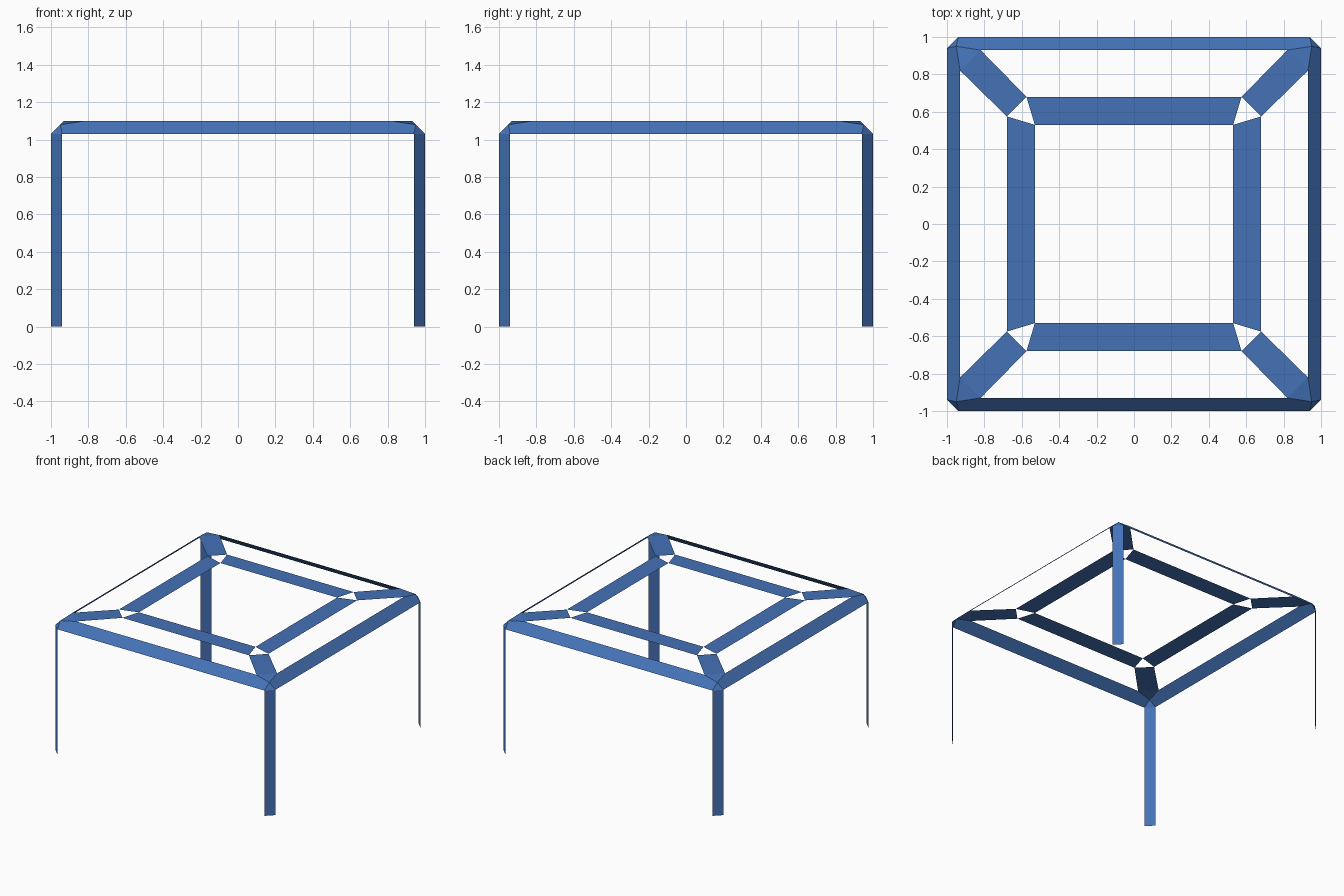
import bpy
import bmesh
from math import pi
from mathutils import Matrix, Vector

cube = bpy.data.objects.get("Cube")
if cube:
    bpy.data.objects.remove(cube, do_unlink=True)

blue = bpy.data.materials.new("steel blue")
blue.use_nodes = True
COLOUR = (0.058, 0.17, 0.475, 1)
blue.diffuse_color = COLOUR
blue.node_tree.nodes["Principled BSDF"].inputs["Base Color"].default_value = COLOUR

TOP = 1.10      # height of the flat top
SHOULDER = 1.03  # height where the sloped rails meet the legs
CUT = 0.94      # where the corner bevel starts on each side


def mirror_x(points):
    """Closes a half outline, listed bottom to top on the -x side, across x = 0."""
    return points + [Vector((-p.x, p.y, p.z)) for p in reversed(points)]


def sheet(name, polygons, turn):
    """Thin sheet part, turned about the vertical axis by quarter turns."""
    bm = bmesh.new()
    for polygon in polygons:
        bm.faces.new([bm.verts.new(p) for p in polygon])
    bmesh.ops.remove_doubles(bm, verts=bm.verts, dist=0.0001)
    bm.transform(Matrix.Rotation(turn * pi / 2, 4, "Z"))
    mesh = bpy.data.meshes.new(name)
    bm.to_mesh(mesh)
    bm.free()
    mesh.materials.append(blue)
    bpy.context.collection.objects.link(bpy.data.objects.new(name, mesh))


# Key points of one corner
foot_a, foot_b = Vector((-1, -CUT, 0)), Vector((-CUT, -1, 0))
knee_a, knee_b = Vector((-1, -CUT, SHOULDER)), Vector((-CUT, -1, SHOULDER))
peak = Vector((-0.95, -0.95, 1.08))
brace_a, brace_b = Vector((-0.93, -0.82, TOP)), Vector((-0.82, -0.93, TOP))
end_a, end_b = Vector((-0.68, -0.575, TOP)), Vector((-0.575, -0.68, TOP))
inner = Vector((-0.53, -0.53, TOP))

sides = ["front", "left", "back", "right"]
corners = ["front_right", "front_left", "back_left", "back_right"]
for turn, (side, corner) in enumerate(zip(sides, corners)):
    # Leg with the bevelled corner cap above it
    sheet(corner + "_leg", [[foot_a, foot_b, knee_b, knee_a]], turn)
    sheet(corner + "_cap", [[knee_a, knee_b, peak]], turn)
    # Diagonal brace with its pointed outer end
    sheet(corner + "_brace", [[peak, brace_b, brace_a],
                              [brace_a, brace_b, end_b, end_a]], turn)
    # Sloped outer rail and flat inner rail
    sheet(side + "_outer_rail", [mirror_x([knee_b, peak, brace_b])[::-1]], turn)
    sheet(side + "_inner_rail", [mirror_x([end_b, inner])[::-1]], turn)
